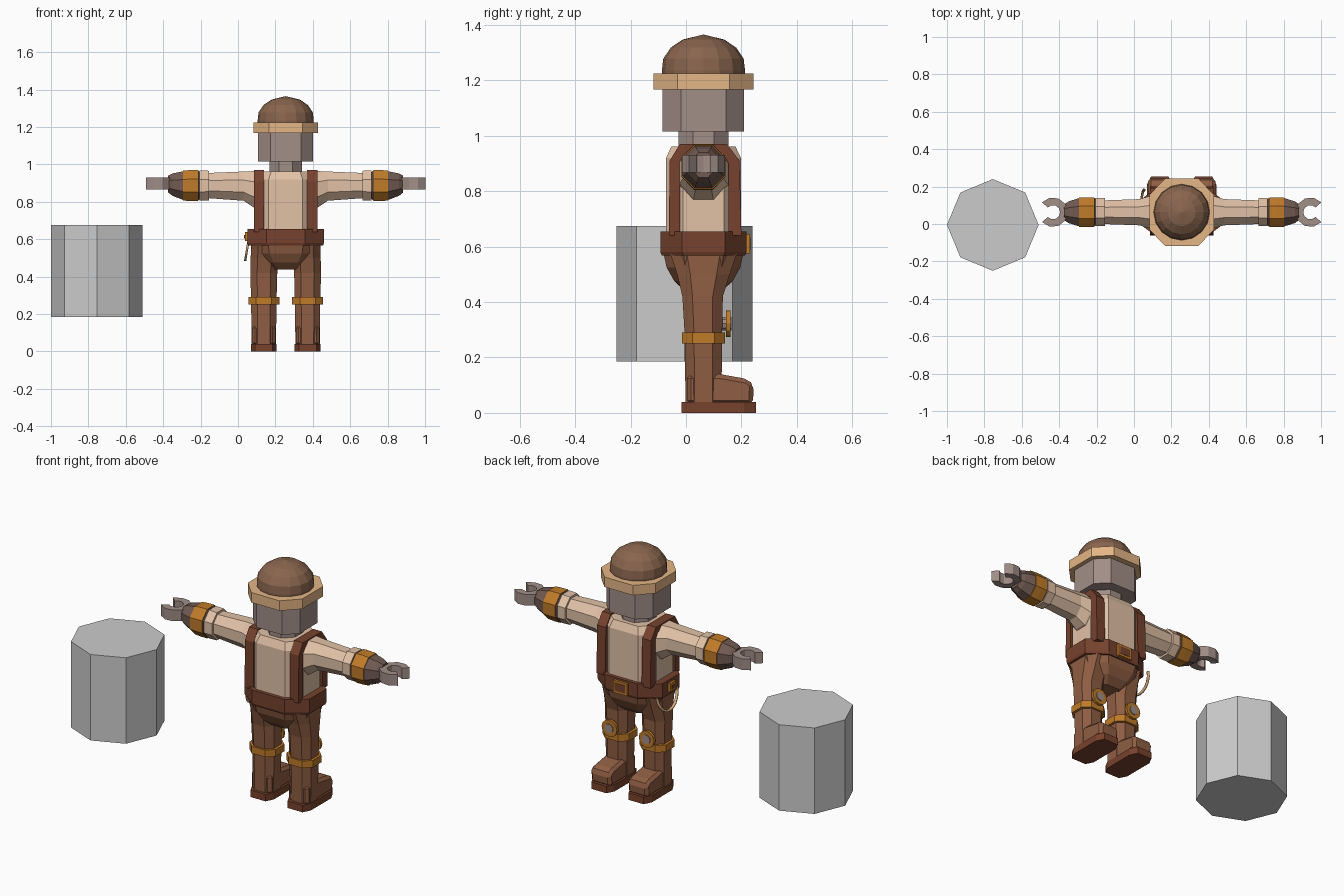
import bpy, bmesh
from math import sin, cos, pi, radians

if "Cube" in bpy.data.objects:
    bpy.data.objects.remove(bpy.data.objects["Cube"])

CENTRE = (0.255, 0.063, 0)   # figure's own axis; parts below use local coordinates
MATS = {}
COLOURS = {
    'linen': (225, 192, 165), 'tan': (228, 180, 132), 'trouser': (142, 94, 69),
    'belt': (118, 68, 50), 'gold': (190, 122, 45), 'cap': (136, 101, 79),
    'skin': (160, 141, 134), 'glove': (112, 90, 82), 'sole': (120, 68, 48),
}


def material(key):
    if key not in MATS:
        m = bpy.data.materials.new(key)
        m.diffuse_color = [(c / 255) ** 2.2 for c in COLOURS[key]] + [1]
        m.use_nodes = True
        m.node_tree.nodes["Principled BSDF"].inputs["Base Color"].default_value = m.diffuse_color
        MATS[key] = m
    return MATS[key]


def finish(name, bm, colour, mirror=False, loc=CENTRE):
    bmesh.ops.recalc_face_normals(bm, faces=bm.faces)
    me = bpy.data.meshes.new(name)
    bm.to_mesh(me)
    bm.free()
    ob = bpy.data.objects.new(name, me)
    bpy.context.collection.objects.link(ob)
    ob.location = loc
    if colour:
        me.materials.append(material(colour))
    if mirror:
        ob.modifiers.new('Mirror', 'MIRROR').use_mirror_merge = False
    return ob


def loft(name, rows, colour, k=0.414, axis='z', mirror=False):
    """Eight-sided tube. Row = (position, centre a, centre b, half a, half b)."""
    octagon = [(1, -k), (1, k), (k, 1), (-k, 1), (-1, k), (-1, -k), (-k, -1), (k, -1)]
    bm = bmesh.new()
    rings = []
    for t, ca, cb, ha, hb in rows:
        pts = [(ca + ha * p, cb + hb * q) for p, q in octagon]
        rings.append([bm.verts.new((p, q, t) if axis == 'z' else (t, p, q)) for p, q in pts])
    for r0, r1 in zip(rings, rings[1:]):
        for i in range(8):
            j = (i + 1) % 8
            bm.faces.new((r0[i], r0[j], r1[j], r1[i]))
    bm.faces.new(rings[0])
    bm.faces.new(rings[-1])
    return finish(name, bm, colour, mirror)


def extrude(name, pts, a, b, axis, colour, mirror=False, loc=CENTRE):
    """Closed profile pushed from a to b along an axis."""
    place = {'x': lambda p, q, t: (t, p, q), 'y': lambda p, q, t: (p, t, q),
             'z': lambda p, q, t: (p, q, t)}[axis]
    bm = bmesh.new()
    r0, r1 = [[bm.verts.new(place(p, q, t)) for p, q in pts] for t in (a, b)]
    n = len(pts)
    bm.faces.new(r0)
    bm.faces.new(r1)
    for i in range(n):
        bm.faces.new((r0[i], r0[(i + 1) % n], r1[(i + 1) % n], r1[i]))
    return finish(name, bm, colour, mirror, loc)


def arc(cx, cy, r, a0, a1, steps):
    return [(cx + r * cos(radians(a0 + (a1 - a0) * i / steps)),
             cy + r * sin(radians(a0 + (a1 - a0) * i / steps))) for i in range(steps + 1)]


def disc(cx, cy, r, n):
    return arc(cx, cy, r, 0, 360, n)[:-1]


def rect(x0, x1, y0, y1):
    return [(x0, y0), (x1, y0), (x1, y1), (x0, y1)]


# Plain grey drum beside the figure
extrude('drum', disc(0, 0, 0.245, 8), 0.185, 0.675, 'z', None, loc=(-0.755, -0.005, 0))

# Head, neck and cap
loft('head', [(1.015, 0, 0, .147, .147), (1.2, 0, 0, .147, .147)], 'skin', .55)
loft('neck', [(.94, 0, 0, .087, .09), (1.02, 0, 0, .087, .09)], 'skin')
loft('cap_brim', [(1.167, 0, 0, .172, .18), (1.224, 0, 0, .172, .18)], 'tan', .52)
bm = bmesh.new()
rings = [[bm.verts.new((x, y, z)) for x, y in disc(0, 0, r, 16)]
         for r, z in ((.148, 1.2), (.15, 1.235), (.145, 1.278), (.118, 1.318), (.075, 1.347))]
tip = bm.verts.new((0, 0, 1.365))
for r0, r1 in zip(rings, rings[1:]):
    for i in range(16):
        bm.faces.new((r0[i], r0[(i + 1) % 16], r1[(i + 1) % 16], r1[i]))
for i in range(16):
    bm.faces.new((rings[-1][i], rings[-1][(i + 1) % 16], tip))
bm.faces.new(rings[0])
finish('cap_dome', bm, 'cap')

# Torso, belt and hips
loft('torso', [(.6, 0, 0, .165, .135), (.92, 0, 0, .165, .135), (.962, 0, 0, .14, .115)], 'linen', .55)
loft('belt', [(.567, 0, 0, .2, .15), (.58, 0, 0, .205, .155),
              (.655, 0, 0, .205, .155)], 'belt', .5)
loft('hips', [(.58, 0, 0, .19, .145), (.525, 0, 0, .175, .133),
              (.475, 0, 0, .13, .105), (.438, 0, 0, .08, .065)], 'trouser', .5)
extrude('suspender', [(-.125, .64), (-.122, .91), (-.085, .97), (.085, .97), (.13, .91), (.137, .64),
                      (.09, .64), (.09, .9), (.07, .935), (-.065, .935), (-.085, .9), (-.085, .64)],
        -.17, -.115, 'x', 'belt', True)

# Belt fittings: front buckle, side clasp, hanging cord
extrude('buckle', rect(-.045, .045, .575, .645), .15, .168, 'y', 'gold')
extrude('buckle_centre', rect(-.033, .033, .588, .632), .15, .17, 'y', 'belt')
extrude('side_clasp', rect(-.026, .026, .59, .638), -.218, -.2, 'x', 'gold')
extrude('side_clasp_centre', rect(-.01, .01, .604, .624), -.222, -.2, 'x', 'belt')
curve = bpy.data.curves.new('cord', 'CURVE')
curve.dimensions = '3D'
curve.bevel_depth = .008
curve.bevel_resolution = 0
spline = curve.splines.new('POLY')
spline.points.add(10)
for i, pt in enumerate(spline.points):
    a = pi * i / 10
    pt.co = (-.2 - .016 * sin(a), .03 + .09 * cos(a), .585 - .095 * sin(a), 1)
cord = bpy.data.objects.new('belt_cord', curve)
cord.location = CENTRE
curve.materials.append(material('tan'))
bpy.context.collection.objects.link(cord)

# Arms (left built, right mirrored)
Z = .887
loft('sleeve', [(-.13, 0, .862, .095, .103), (-.175, 0, .868, .085, .096), (-.225, 0, .884, .07, .078),
                (-.42, 0, Z, .063, .067)], 'linen', axis='x', mirror=True)
loft('cuff', [(-.46, 0, Z, .075, .081), (-.41, 0, Z, .075, .079)], 'linen', axis='x', mirror=True)
loft('gauntlet', [(-.628, 0, .895, .042, .045), (-.605, 0, .892, .058, .06),
                  (-.55, 0, Z, .075, .076), (-.467, 0, Z, .077, .08), (-.45, 0, Z, .06, .06)],
     'glove', axis='x', mirror=True)
loft('gauntlet_band', [(-.548, 0, Z, .079, .08), (-.507, 0, Z, .08, .083), (-.47, 0, Z, .08, .083)],
     'gold', axis='x', mirror=True)
claw = arc(-.688, 0, .079, -138, 138, 8) + arc(-.688, 0, .038, 138, -138, 8)
extrude('claw_hand', claw, .867, .93, 'z', 'skin', True)
loft('wrist', [(-.65, 0, .898, .03, .032), (-.6, 0, .898, .03, .032)], 'skin', axis='x', mirror=True)

# Legs, knee straps and boots (left built, right mirrored)
L = -.117
loft('leg', [(.03, L, 0, .065, .065), (.27, L, 0, .068, .067), (.42, L, -.003, .072, .073),
             (.5, -.113, 0, .074, .095), (.575, -.108, 0, .078, .12)], 'trouser', .5, mirror=True)
loft('knee_strap', [(.25, L, 0, .083, .078), (.29, L, 0, .083, .078)], 'gold', .5, mirror=True)
extrude('knee_disc', disc(L, .322, .048, 12), .082, .097, 'y', 'gold', True)
extrude('knee_hub', disc(L, .322, .026, 10), .05, .102, 'y', 'skin', True)
boot = extrude('boot', [(-.06, .03), (.178, .03), (.182, .1), (.16, .122), (.058, .14), (-.06, .14)],
               L - .063, L + .063, 'x', 'trouser', True)
bevel = boot.modifiers.new('Bevel', 'BEVEL')
bevel.width = .018
bevel.segments = 1
loft('boot_sole', [(0, L, .055, .069, .135), (.04, L, .055, .069, .135)], 'sole', .68, mirror=True)
